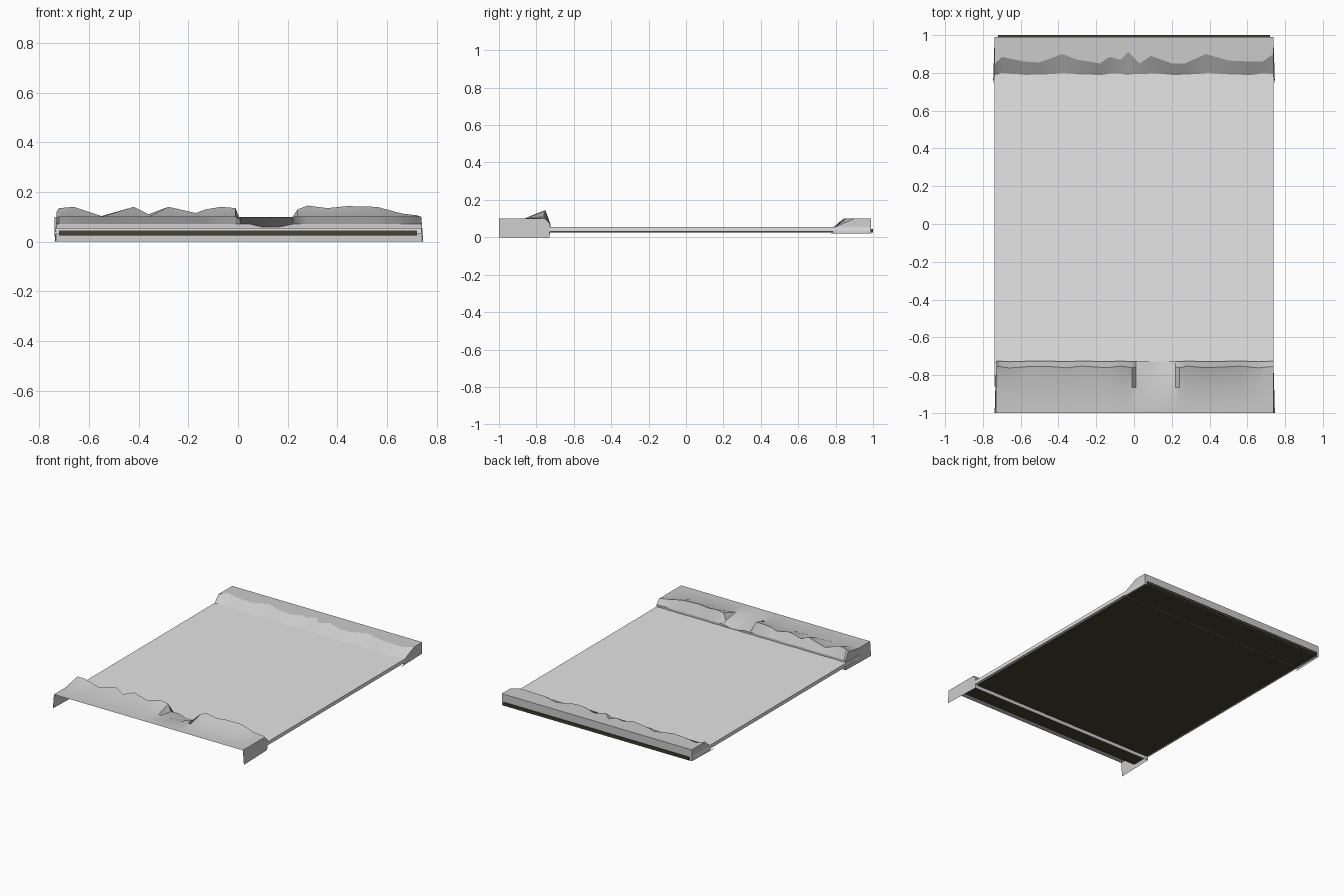
import bpy
import bmesh
import math

old = bpy.data.objects.get("Cube")
if old:
    bpy.data.objects.remove(old, do_unlink=True)


def make_material(name, colour):
    mat = bpy.data.materials.new(name)
    mat.use_nodes = True
    mat.diffuse_color = colour
    mat.node_tree.nodes["Principled BSDF"].inputs["Base Color"].default_value = colour
    return mat


pale = make_material("pale grey", (0.78, 0.78, 0.78, 1))
grey = make_material("mid grey", (0.6, 0.6, 0.6, 1))
dark = make_material("dark olive", (0.06, 0.053, 0.034, 1))


def finish(bm, name, mat, smooth=False):
    mesh = bpy.data.meshes.new(name)
    bm.to_mesh(mesh)
    bm.free()
    mesh.materials.append(mat)
    obj = bpy.data.objects.new(name, mesh)
    bpy.context.collection.objects.link(obj)
    if smooth:
        bpy.ops.object.select_all(action="DESELECT")
        obj.select_set(True)
        bpy.context.view_layer.objects.active = obj
        bpy.ops.object.shade_smooth_by_angle(angle=math.radians(25))
    return obj


def box(name, mat, xs, ys, zs):
    bm = bmesh.new()
    bmesh.ops.create_cube(bm, size=1)
    for v in bm.verts:
        for axis, (low, high) in enumerate((xs, ys, zs)):
            v.co[axis] = high if v.co[axis] > 0 else low
    return finish(bm, name, mat)


def loft(name, mat, stations, cap_corners):
    """Skin cross-sections of (x, y, z) points and close both ends."""
    bm = bmesh.new()
    rows = [[bm.verts.new(p) for p in section] for section in stations]
    for a, b in zip(rows, rows[1:]):
        for i in range(len(a) - 1):
            bm.faces.new((a[i], b[i], b[i + 1], a[i + 1]))
    # End walls hang down and flare slightly outwards at the foot
    for row in (rows[0], rows[-1]):
        flare = math.copysign(0.008, row[0].co.x)
        feet = [bm.verts.new((row[0].co.x + flare, y, z)) for y, z in cap_corners]
        bm.faces.new(row + feet)
    bmesh.ops.recalc_face_normals(bm, faces=bm.faces[:])
    # Open shells face upwards
    if sum(f.normal.z * f.calc_area() for f in bm.faces) < 0:
        bmesh.ops.reverse_faces(bm, faces=bm.faces[:])
    return finish(bm, name, mat, smooth=True)


# Broad slab and the dark panel set under it
box("slab", pale, (-0.738, 0.738), (-0.86, 0.985), (0.03, 0.055))
box("under_panel", dark, (-0.72, 0.72), (-0.865, 1.0), (0.025, 0.045))

# Front cover: flat shelf, ragged crest with a notch, steep back, open front
crest = [(-0.73, 0.12), (-0.72, 0.135), (-0.66, 0.14), (-0.55, 0.103),
         (-0.42, 0.14), (-0.36, 0.11), (-0.28, 0.14), (-0.17, 0.115),
         (-0.13, 0.13), (-0.07, 0.14), (-0.01, 0.135), (0.01, 0.085),
         (0.05, 0.075), (0.1, 0.062), (0.16, 0.062), (0.22, 0.085),
         (0.24, 0.13), (0.28, 0.145), (0.36, 0.135), (0.44, 0.143),
         (0.56, 0.14), (0.66, 0.113), (0.72, 0.106), (0.738, 0.1)]
front_sections = []
for i, (x, z) in enumerate(crest):
    wobble = 0.005 * math.sin(2.3 * i)
    front_sections.append([
        (x, -1.0, 0.1),
        (x, -0.865, 0.1),
        (x, -0.757 + wobble, z),
        (x, -0.727 + wobble / 2, min(0.07, z - 0.004)),
        (x, -0.73, 0.0),
    ])
loft("front_cover", grey, front_sections, [(-1.0, 0.0)])

# Back cover: closed rear wall, flat shelf, ragged slope running onto the slab
edge = [(-0.738, 0.84), (-0.70, 0.885), (-0.58, 0.86), (-0.5, 0.855),
        (-0.38, 0.9), (-0.3, 0.87), (-0.18, 0.85), (-0.13, 0.885),
        (-0.07, 0.87), (-0.03, 0.91), (0.03, 0.85), (0.09, 0.89),
        (0.2, 0.85), (0.27, 0.85), (0.38, 0.9), (0.5, 0.865),
        (0.62, 0.86), (0.68, 0.86), (0.738, 0.9)]
back_sections = []
for i, (x, y) in enumerate(edge):
    wobble = 0.005 * math.sin(1.9 * i)
    back_sections.append([
        (x, 0.99, 0.02),
        (x, 0.99, 0.1),
        (x, y, 0.1),
        (x, 0.79 + wobble, 0.053),
        (x, 0.785, 0.022),
    ])
loft("back_cover", grey, back_sections, [(0.745, 0.02)])
